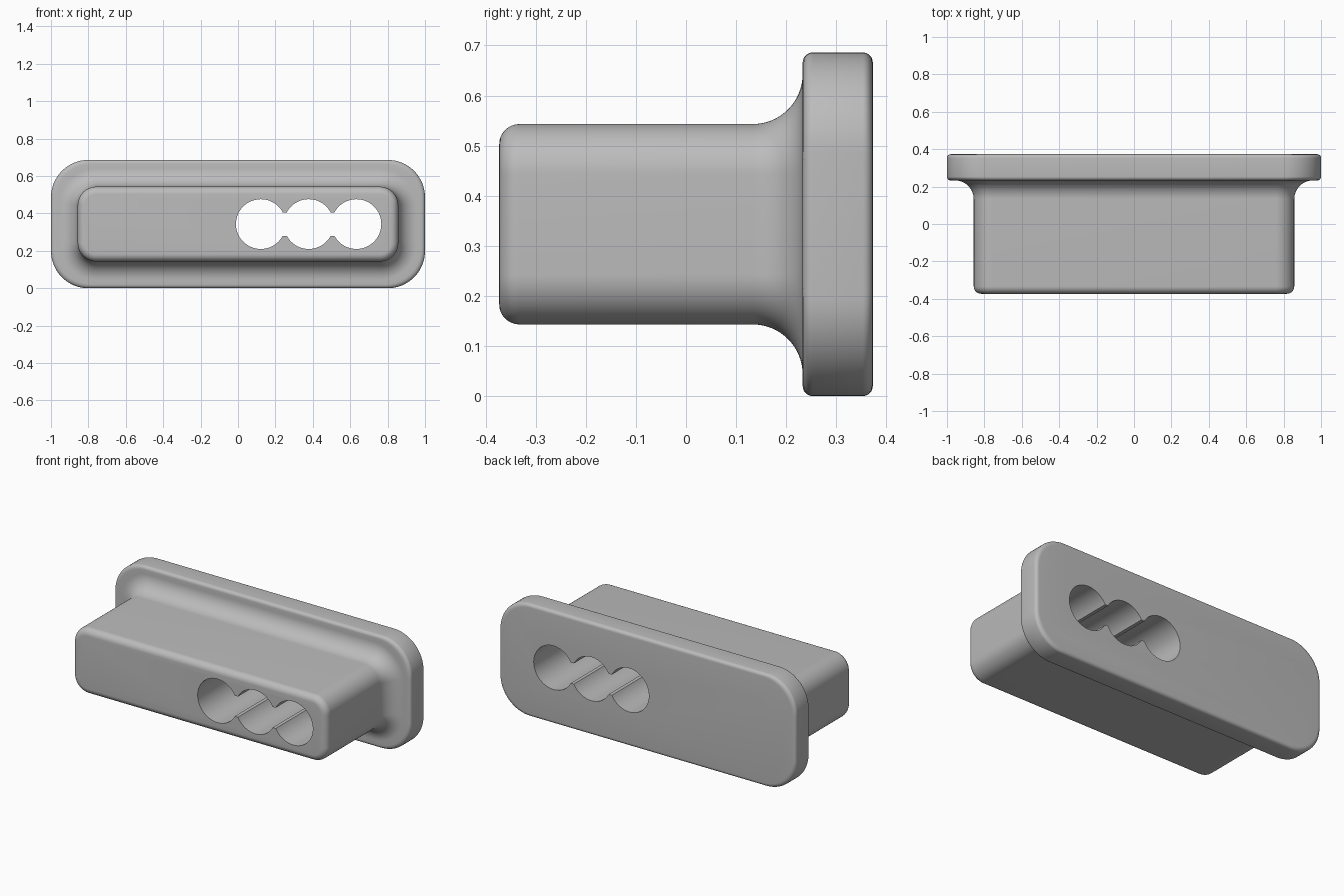
import bpy, bmesh
from math import sin, cos, pi, asin, radians

if "Cube" in bpy.data.objects:
    bpy.data.objects.remove(bpy.data.objects["Cube"])

MID_Z = 0.343
BODY_X, BODY_Z, BODY_R = 0.857, 0.2, 0.1
FLANGE = 0.143


def make_object(name, bm):
    bmesh.ops.recalc_face_normals(bm, faces=bm.faces)
    mesh = bpy.data.meshes.new(name)
    bm.to_mesh(mesh)
    bm.free()
    obj = bpy.data.objects.new(name, mesh)
    bpy.context.collection.objects.link(obj)
    return obj


def rounded_rect(hx, hz, r, steps=16):
    pts = []
    for k, (sx, sz) in enumerate([(1, 1), (-1, 1), (-1, -1), (1, -1)]):
        for i in range(steps + 1):
            a = (k + i / steps) * pi / 2
            pts.append((sx * (hx - r) + r * cos(a), MID_Z + sz * (hz - r) + r * sin(a)))
    return pts


def loft(name, sections):
    """Skin a list of (y, outline) sections and cap both ends."""
    bm = bmesh.new()
    rings = [[bm.verts.new((x, y, z)) for x, z in pts] for y, pts in sections]
    n = len(rings[0])
    for a, b in zip(rings, rings[1:]):
        for i in range(n):
            j = (i + 1) % n
            bm.faces.new((a[i], a[j], b[j], b[i]))
    bm.faces.new(rings[0])
    bm.faces.new(rings[-1])
    return make_object(name, bm)


def arc(cy, co, r, start, end, steps):
    """Arc of (y, outward offset) pairs."""
    angles = [radians(start + (end - start) * i / steps) for i in range(steps + 1)]
    return [(cy + r * cos(a), co + r * sin(a)) for a in angles]


# Side profile: rounded nose, cove into the flange, rounded flange edges
profile = arc(-0.333, -0.04, 0.04, 180, 90, 8)
profile += arc(0.133, 0.1, 0.1, -90, 0, 16)
profile += arc(0.253, FLANGE - 0.02, 0.02, 180, 90, 6)
profile += arc(0.353, FLANGE - 0.02, 0.02, 90, 0, 6)
sections = [(y, rounded_rect(BODY_X + o, BODY_Z + o, BODY_R + min(o, 0.1)))
            for y, o in profile]
plug = loft("flanged_plug", sections)

# Three round bores joined by narrow slots
R, SLOT = 0.133, 0.063
dip = asin(SLOT / R)
upper = []
for k, cx in enumerate((0.122, 0.378, 0.633)):
    start = pi if k == 0 else pi - dip
    end = 0 if k == 2 else dip
    for i in range(33):
        a = start + (end - start) * i / 32
        upper.append((cx + R * cos(a), R * sin(a)))
outline = upper + [(x, -z) for x, z in reversed(upper[1:-1])]
outline = [(x, MID_Z + z) for x, z in outline]
cutter = loft("bore_cutter", [(-0.6, outline), (0.6, outline)])
cutter.hide_render = True

# Cut the bores through the plug
bpy.context.view_layer.objects.active = plug
cut = plug.modifiers.new("bores", "BOOLEAN")
cut.operation, cut.solver, cut.object = "DIFFERENCE", "EXACT", cutter
bpy.ops.object.modifier_apply(modifier=cut.name)
bpy.data.objects.remove(cutter)

# Plain grey finish
grey = bpy.data.materials.new("plain_grey")
grey.use_nodes = True
colour = (0.5, 0.5, 0.5, 1)
grey.diffuse_color = colour
grey.node_tree.nodes["Principled BSDF"].inputs["Base Color"].default_value = colour
plug.data.materials.clear()
plug.data.materials.append(grey)

for obj in bpy.context.selected_objects:
    obj.select_set(False)
plug.select_set(True)
bpy.ops.object.shade_smooth_by_angle(angle=radians(30))
